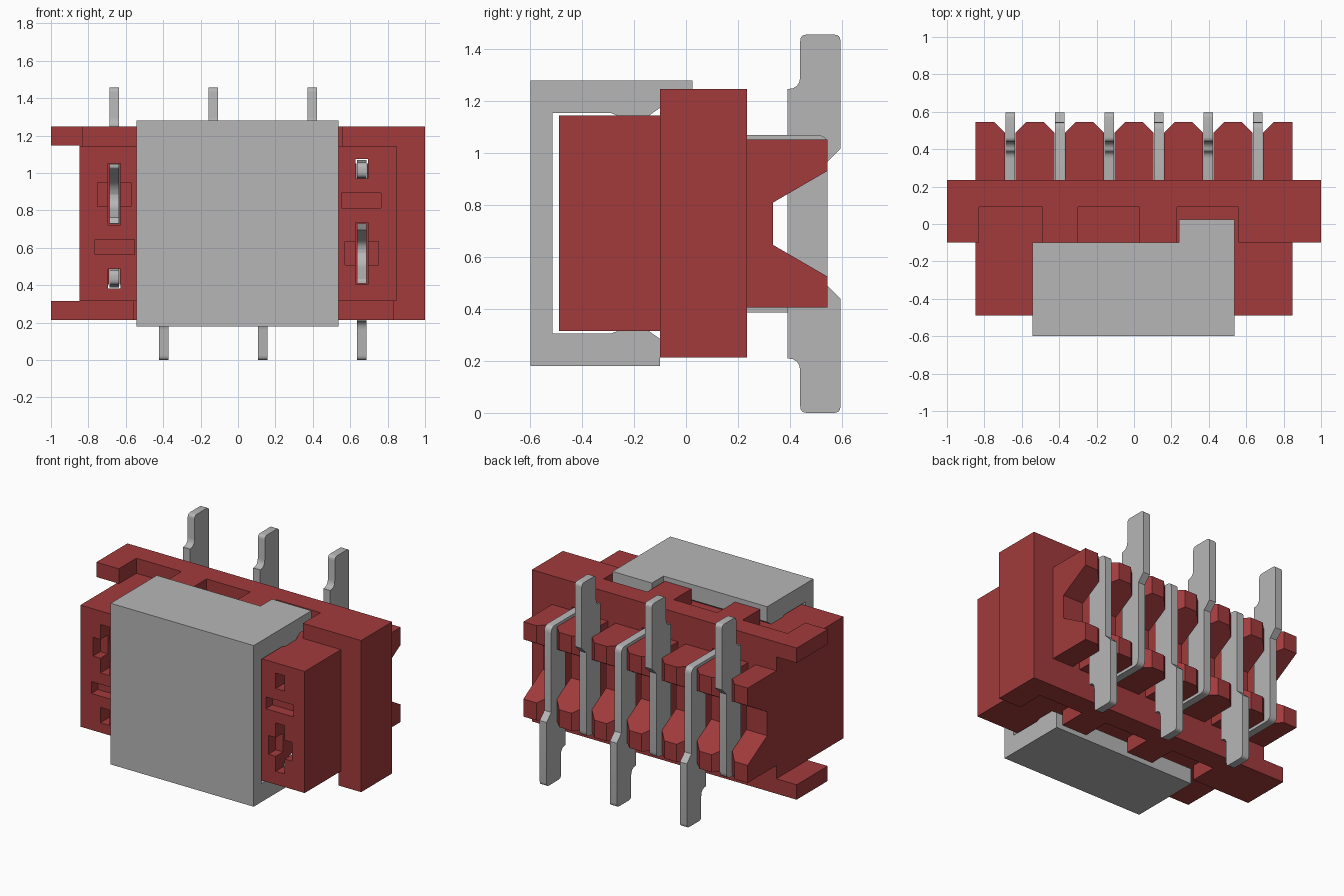
import bpy, bmesh, math
from mathutils import Vector

if "Cube" in bpy.data.objects:
    bpy.data.objects.remove(bpy.data.objects["Cube"])


def material(name, rgb):
    m = bpy.data.materials.new(name)
    m.use_nodes = True
    m.diffuse_color = (*rgb, 1)
    m.node_tree.nodes["Principled BSDF"].inputs["Base Color"].default_value = (*rgb, 1)
    return m


RED = material("red plastic", (0.36, 0.043, 0.045))
GREY = material("light grey", (0.47, 0.47, 0.47))


def add_prism(bm, profile, lo, hi, axis):
    """Extrude a flat profile along x (profile is y, z) or z (profile is x, y)."""
    place = (lambda p, t: (t, p[0], p[1])) if axis == "x" else (lambda p, t: (p[0], p[1], t))
    a = [bm.verts.new(place(p, lo)) for p in profile]
    b = [bm.verts.new(place(p, hi)) for p in profile]
    bm.faces.new(a)
    bm.faces.new(b[::-1])
    n = len(a)
    for i in range(n):
        j = (i + 1) % n
        bm.faces.new((a[j], a[i], b[i], b[j]))


def add_box(bm, x0, x1, y0, y1, z0, z1):
    add_prism(bm, [(x0, y0), (x1, y0), (x1, y1), (x0, y1)], z0, z1, "z")


def finish(name, bm, mat):
    bmesh.ops.recalc_face_normals(bm, faces=bm.faces)
    mesh = bpy.data.meshes.new(name)
    bm.to_mesh(mesh)
    bm.free()
    mesh.materials.append(mat)
    obj = bpy.data.objects.new(name, mesh)
    bpy.context.collection.objects.link(obj)
    return obj


def boxes(name, items, mat=RED):
    bm = bmesh.new()
    for item in items:
        add_box(bm, *item)
    return finish(name, bm, mat)


def boolean(obj, tool, operation):
    """Apply a boolean and discard its tool."""
    mod = obj.modifiers.new("bool", "BOOLEAN")
    mod.operation, mod.solver, mod.object = operation, "EXACT", tool
    bpy.context.view_layer.objects.active = obj
    bpy.ops.object.modifier_apply(modifier=mod.name)
    bpy.data.objects.remove(tool)


def rounded(points, steps=4):
    """Round each (a, b, radius) corner with a short curve."""
    out = []
    for i, (a, b, r) in enumerate(points):
        p = Vector((a, b))
        if r == 0:
            out.append((a, b))
            continue
        q = Vector(points[i - 1][:2])
        s = Vector(points[(i + 1) % len(points)][:2])
        u, v = p + (q - p).normalized() * r, p + (s - p).normalized() * r
        for k in range(steps + 1):
            t = k / steps
            out.append(tuple((1 - t) ** 2 * u + 2 * t * (1 - t) * p + t * t * v))
    return out


PINS = [-0.662, -0.397, -0.132, 0.132, 0.397, 0.662]
FLIP = 1.457   # pins alternate by mirroring heights: z -> FLIP - z


def zspan(lo, hi, up):
    return (FLIP - hi, FLIP - lo) if up else (lo, hi)


# Housing: front block and wide flange
housing = boxes("housing", [(-1, 1, -0.1, 0.235, 0.213, 1.248)])
boolean(housing, boxes("block", [(-0.847, 0.847, -0.49, 0.15, 0.315, 1.145)]), "UNION")

# Flange notches, left side recess, and contact openings
cuts = [(-1.2, -0.847, -0.3, 0.4, 0.315, 1.147)]
for x0, x1 in ((-0.83, -0.49), (-0.3, 0.03), (0.23, 0.56)):
    cuts.append((x0, x1, -0.2, 0.09, 1.145, 1.4))
    cuts.append((-x1, -x0, -0.2, 0.09, 0.1, 0.315))
pockets = []
for i, x in enumerate(PINS):
    up = i % 2 == 0
    side = -1 if up else 1
    cuts.append((x - 0.034, x + 0.034, -0.6, 0.3, *zspan(0.97, 1.075, up)))
    cuts.append((x - 0.034, x + 0.034, -0.6, 0.1, *zspan(0.405, 0.735, up)))
    pockets.append((x - 0.09, x + 0.09, -0.6, -0.41, *zspan(0.507, 0.635, up)))
    cx = x - 0.003 * side
    pockets.append((cx - 0.105, cx + 0.105, -0.6, -0.42, *zspan(0.812, 0.893, up)))
boolean(housing, boxes("openings", cuts), "DIFFERENCE")
boolean(housing, boxes("pockets", pockets), "DIFFERENCE")

# Rear comb: chamfered teeth trimmed to a V-notched side profile
bm = bmesh.new()
edges = [-0.847] + PINS + [0.847]
for i in range(7):
    a = edges[i] + (0.028 if i else 0)
    b = edges[i + 1] - (0.028 if i < 6 else 0)
    ca, cb = (0.058 if i else 0), (0.058 if i < 6 else 0)
    outline = [(a, 0.2), (b, 0.2)]
    outline += [(b, 0.487), (b - cb, 0.545)] if cb else [(b, 0.545)]
    outline += [(a + ca, 0.545), (a, 0.487)] if ca else [(a, 0.545)]
    add_prism(bm, outline, 0.3, 1.2, "z")
comb = finish("rear_comb", bm, RED)
bm = bmesh.new()
add_prism(bm, [(0.21, 0.405), (0.6, 0.405), (0.6, 0.493), (0.335, 0.647), (0.335, 0.81),
               (0.6, 0.964), (0.6, 1.052), (0.21, 1.052)], -1, 1, "x")
boolean(comb, finish("comb_profile", bm, RED), "INTERSECT")

# Pins: top arm, rear bend, solder tail, and a separate fork inside the slot
PIN = rounded([(-0.4, 1.055, 0.03), (0.2, 1.07, 0), (0.545, 1.07, 0.04), (0.545, 0.49, 0),
               (0.595, 0.44, 0), (0.595, 0.0, 0.025), (0.44, 0.0, 0.025),
               (0.44, 0.21, 0.05), (0.39, 0.21, 0), (0.39, 0.975, 0.04),
               (-0.4, 0.975, 0.03)])
FORK = rounded([(0.08, 0.73, 0), (-0.4, 0.73, 0.01), (-0.38, 0.695, 0), (-0.22, 0.625, 0.06),
                (-0.24, 0.52, 0.06), (-0.42, 0.43, 0.01), (-0.42, 0.41, 0), (0.08, 0.41, 0)])
for i, x in enumerate(PINS):
    up = i % 2 == 0
    bm = bmesh.new()
    for shape in (PIN, FORK):
        add_prism(bm, [(y, FLIP - z if up else z) for y, z in shape], x - 0.026, x + 0.026, "x")
    pin = finish(f"pin_{i + 1}", bm, GREY)
    bpy.ops.object.select_all(action="DESELECT")
    pin.select_set(True)
    bpy.context.view_layer.objects.active = pin
    bpy.ops.object.shade_smooth_by_angle(angle=math.radians(30))

# Pick-up cap: C-shaped clip with a locating tab on top
bm = bmesh.new()
add_prism(bm, [(-0.598, 0.18), (-0.1, 0.18), (-0.1, 0.285), (-0.15, 0.32), (-0.25, 0.32),
               (-0.29, 0.305), (-0.515, 0.305), (-0.515, 1.155), (-0.29, 1.155), (-0.25, 1.14),
               (-0.15, 1.14), (-0.1, 1.175), (-0.1, 1.28), (-0.598, 1.28)], -0.543, 0.537, "x")
add_box(bm, 0.24, 0.537, -0.1, 0.025, 1.175, 1.28)
finish("pickup_cap", bm, GREY)
